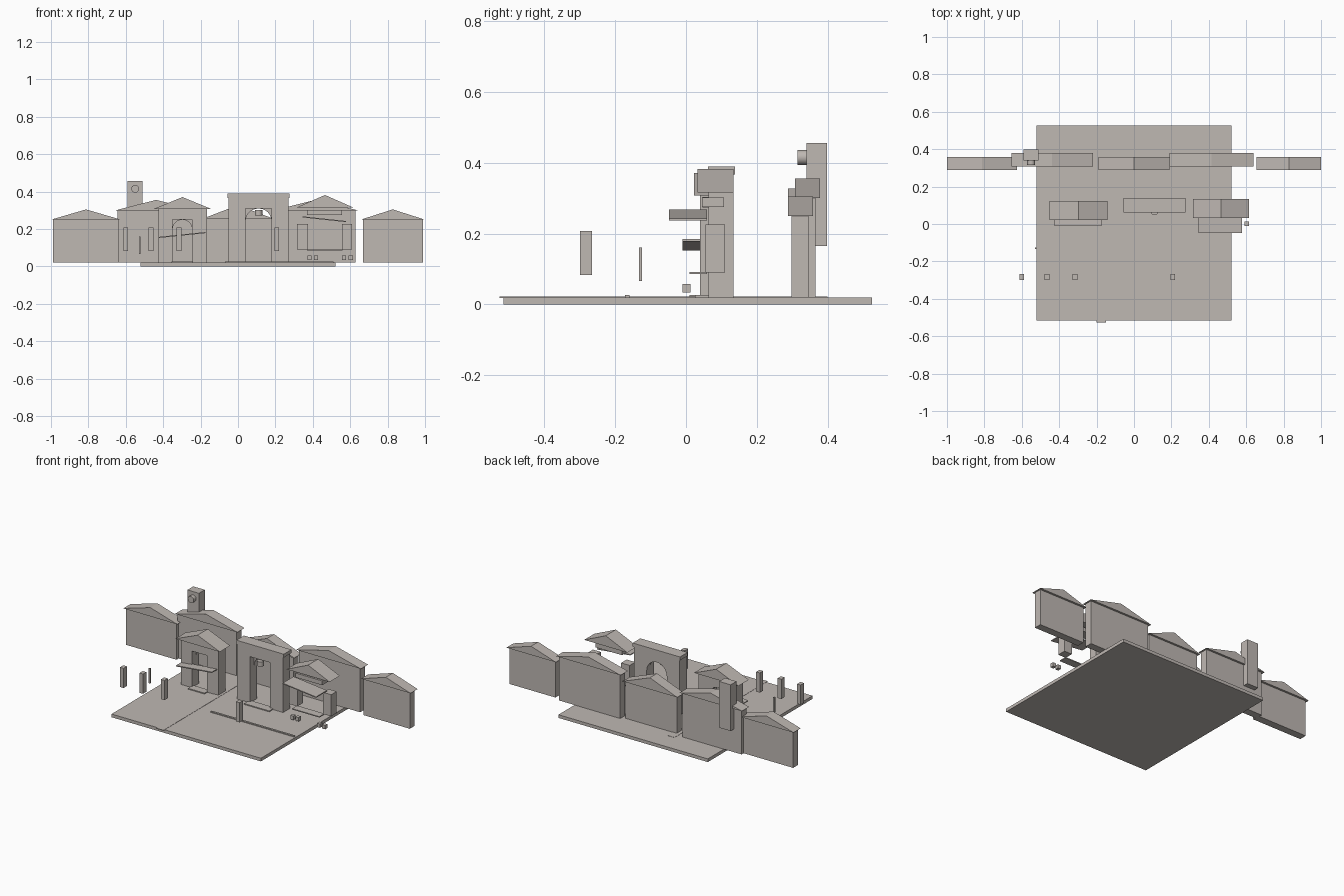
import bpy, math

cube = bpy.data.objects.get("Cube")
if cube:
    bpy.data.objects.remove(cube, do_unlink=True)

# One warm grey stone colour
stone = bpy.data.materials.new("warm_grey_stone")
stone.use_nodes = True
GREY = (0.52, 0.48, 0.45, 1)
stone.diffuse_color = GREY
stone.node_tree.nodes["Principled BSDF"].inputs["Base Color"].default_value = GREY

GROUND = 0.02


def mesh_object(name, verts, faces):
    mesh = bpy.data.meshes.new(name)
    mesh.from_pydata(verts, [], faces)
    mesh.materials.append(stone)
    obj = bpy.data.objects.new(name, mesh)
    bpy.context.collection.objects.link(obj)
    return obj


def extrude(name, profile, y0, y1):
    """Extrude an x-z profile (counter-clockwise from the front) along y."""
    n = len(profile)
    verts = [(x, y, z) for y in (y0, y1) for x, z in profile]
    faces = [tuple(range(n)), tuple(reversed(range(n, 2 * n)))]
    faces += [(i, i + n, (i + 1) % n + n, (i + 1) % n) for i in range(n)]
    return mesh_object(name, verts, faces)


def box(name, x, y, z):
    return extrude(name, [(x[0], z[0]), (x[1], z[0]), (x[1], z[1]), (x[0], z[1])], *y)


def roof(name, x, y, eave, peak):
    return extrude(name, [(x[0], eave), (x[1], eave), (sum(x) / 2, peak)], *y)


def cylinder(name, radius, depth, loc, rot=(0, 0, 0)):
    bpy.ops.mesh.primitive_cylinder_add(vertices=16, radius=radius, depth=depth,
                                        location=loc, rotation=rot)
    obj = bpy.context.object
    obj.name = name
    obj.data.materials.append(stone)
    bpy.ops.object.shade_smooth_by_angle()


def portal(name, x, opening, y, top, head):
    """Two piers, a lintel and an arched panel at the back of the opening."""
    box(name + "_left_pier", (opening[1], x[1]), y, (GROUND, top))
    box(name + "_right_pier", (x[0], opening[0]), y, (GROUND, top))
    box(name + "_lintel", opening, y, (head, top))
    centre, radius = sum(opening) / 2, (opening[1] - opening[0]) / 2
    arc = [(centre + radius * math.cos(a), head - radius + radius * math.sin(a))
           for a in (math.pi * i / 12 for i in range(13))]
    for side, part in (("left", arc[:7]), ("right", arc[6:])):
        corner = opening[1] if side == "left" else opening[0]
        extrude(f"{name}_{side}_spandrel", [(corner, head)] + part[::-1], y[1] - 0.03, y[1])


def awning(name, x, y, z_right, z_left, thick=0.006):
    extrude(name, [(x[0], z_right), (x[1], z_left),
                   (x[1], z_left + thick), (x[0], z_right + thick)], *y)


# Square base, path and kerb
box("base", (-0.52, 0.52), (-0.515, 0.526), (0, GROUND))
box("path", (-0.2, -0.15), (-0.527, 0.4), (0.018, 0.0215))
box("kerb", (-0.07, 0.51), (-0.172, -0.16), (GROUND, 0.026))

# Back row of gabled houses: roof span, front y of roof, eave and peak heights
HOUSES = {
    "far_right_house": (-1.0, -0.625, 0.288, 0.25, 0.305),
    "right_house": (-0.655, -0.22, 0.308, 0.3, 0.356),
    "middle_house": (-0.19, 0.19, 0.288, 0.255, 0.328),
    "left_house": (0.19, 0.64, 0.308, 0.3, 0.356),
    "far_left_house": (0.655, 1.0, 0.288, 0.25, 0.305),
}
for name, (x0, x1, y, eave, peak) in HOUSES.items():
    box(name + "_wall", (x0 + 0.012, x1 - 0.012), (y + 0.01, y + 0.058), (GROUND, eave))
    roof(name + "_roof", (x0, x1), (y, y + 0.071), eave, peak)

# Clock tower
box("clock_tower", (-0.59, -0.51), (0.34, 0.398), (0.165, 0.456))
cylinder("clock_face", 0.021, 0.025, (-0.55, 0.3275, 0.415), (math.pi / 2, 0, 0))

# Right shop with doorway, roof, awning and step
portal("right_shop", (-0.425, -0.165), (-0.35, -0.245), (0.04, 0.11), 0.308, 0.25)
roof("right_shop_roof", (-0.452, -0.142), (0.022, 0.124), 0.307, 0.371)
awning("right_shop_awning", (-0.425, -0.175), (-0.01, 0.047), 0.152, 0.178)
box("right_shop_step", (-0.355, -0.24), (0.01, 0.06), (GROUND, 0.026))

# Gateway with cap, lantern and step
portal("gateway", (-0.05, 0.27), (0.04, 0.18), (0.063, 0.134), 0.367, 0.31)
box("gateway_cap", (-0.055, 0.275), (0.062, 0.138), (0.367, 0.389))
cylinder("gateway_lantern", 0.02, 0.03, (0.11, 0.067, 0.288))
box("gateway_step", (0.025, 0.2), (0.025, 0.08), (GROUND, 0.026))

# Left shop: raised piers, lintel, roof, awning and counter
box("left_shop_right_pier", (0.315, 0.375), (0.055, 0.11), (0.09, 0.226))
box("left_shop_left_pier", (0.555, 0.61), (0.055, 0.11), (0.09, 0.226))
box("left_shop_lintel", (0.37, 0.555), (0.045, 0.108), (0.275, 0.302))
roof("left_shop_roof", (0.315, 0.615), (0.033, 0.134), 0.316, 0.382)
awning("left_shop_awning", (0.345, 0.577), (-0.048, 0.06), 0.262, 0.237)
box("left_shop_counter", (0.37, 0.56), (0.01, 0.06), (0.086, 0.092))

# Small crates in two pairs
for i, x in enumerate((0.382, 0.418, 0.567, 0.603)):
    box(f"crate_{i + 1}", (x - 0.011, x + 0.011), (-0.01, 0.013), (0.034, 0.058))

# Free standing posts
for i, x in enumerate((-0.6, -0.465, -0.315, 0.208)):
    box(f"post_{i + 1}", (x - 0.0125, x + 0.0125), (-0.299, -0.266), (0.083, 0.207))
box("thin_post", (-0.53, -0.52), (-0.133, -0.125), (0.066, 0.16))
